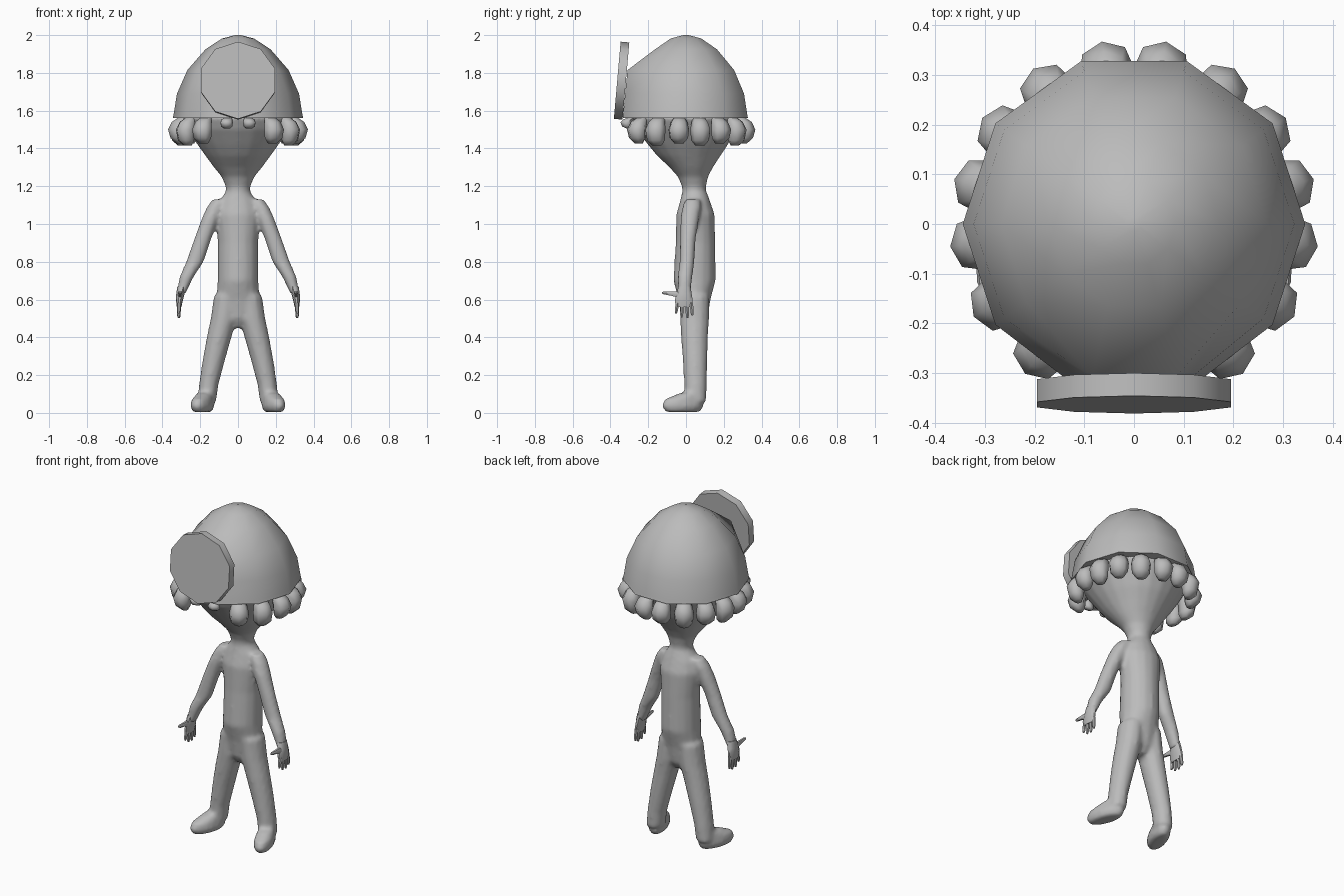
import bpy, bmesh, math
from mathutils import Matrix

cube = bpy.data.objects.get("Cube")
if cube:
    bpy.data.objects.remove(cube)

GREY = (0.5, 0.5, 0.5, 1)
mat = bpy.data.materials.new("plain grey")
mat.use_nodes = True
mat.diffuse_color = GREY
mat.node_tree.nodes["Principled BSDF"].inputs["Base Color"].default_value = GREY


def loft(bm, sections, seg=12, m=Matrix(), side=1):
    """Closed tube through elliptical sections (x, y, z, rx, ry)."""
    rings = []
    for x, y, z, rx, ry in sections:
        ring = []
        for i in range(seg):
            a = math.tau * i / seg
            co = (side * x + rx * math.cos(a), y + ry * math.sin(a), z)
            ring.append(bm.verts.new(m @ Matrix.Translation(co).to_translation()))
        rings.append(ring)
    for lo, hi in zip(rings, rings[1:]):
        for i in range(seg):
            j = (i + 1) % seg
            bm.faces.new((lo[i], lo[j], hi[j], hi[i]))
    bm.faces.new(rings[0])
    bm.faces.new(rings[-1])


def finish(bm, name, angle=50):
    bmesh.ops.recalc_face_normals(bm, faces=bm.faces)
    me = bpy.data.meshes.new(name)
    bm.to_mesh(me)
    bm.free()
    me.materials.append(mat)
    ob = bpy.data.objects.new(name, me)
    bpy.context.collection.objects.link(ob)
    bpy.ops.object.select_all(action='DESELECT')
    ob.select_set(True)
    bpy.context.view_layer.objects.active = ob
    bpy.ops.object.shade_smooth_by_angle(angle=math.radians(angle))
    return ob


# Body: head, torso, arms, legs and feet fused into one skin
bm = bmesh.new()
loft(bm, [(0, .045, 1.12, .06, .06), (0, .042, 1.2, .066, .064), (0, .037, 1.25, .087, .08),
          (0, .028, 1.3, .128, .115), (0, .015, 1.36, .172, .167), (0, .01, 1.42, .215, .212),
          (0, 0, 1.5, .268, .262), (0, 0, 1.56, .3, .29), (0, 0, 1.62, .26, .26)], 20)
loft(bm, [(0, .045, .45, .03, .04), (0, .045, .5, .075, .07), (0, .045, .6, .115, .085),
          (0, .045, .7, .108, .112), (0, .05, .9, .107, .105), (0, .05, 1.05, .12, .102),
          (0, .048, 1.12, .1, .08), (0, .045, 1.17, .066, .065)], 16)
for s in (1, -1):
    loft(bm, [(.302, -.01, .63, .024, .034), (.272, -.005, .72, .038, .04),
              (.228, .005, .8, .047, .04), (.187, .01, .92, .046, .042),
              (.145, .02, 1.03, .047, .05), (.12, .03, 1.09, .045, .05),
              (.1, .035, 1.13, .035, .04)], 12, side=s)
    loft(bm, [(.165, .05, .06, .05, .058), (.155, .05, .15, .052, .06), (.128, .048, .28, .06, .066),
              (.1, .045, .4, .066, .072), (.075, .045, .5, .07, .078),
              (.06, .045, .62, .068, .08)], 12, side=s)
    turn = Matrix.Translation((s * .183, 0, 0)) @ Matrix.Rotation(s * .33, 4, 'Z')
    loft(bm, [(0, -.018, .004, .042, .095), (0, -.018, .035, .055, .118),
              (0, -.015, .07, .05, .108), (0, .025, .105, .04, .06)], 14, turn)
body = finish(bm, "body")
skin = body.modifiers.new("fuse", 'REMESH')
skin.mode = 'VOXEL'
skin.voxel_size = .012
skin.use_smooth_shade = True
soft = body.modifiers.new("soften", 'SMOOTH')
soft.factor = .5
soft.iterations = 5

# Hands: palm, four fingers and a thumb pointing forward
for s, label in ((1, "left"), (-1, "right")):
    bm = bmesh.new()
    loft(bm, [(.312, -.012, .56, .012, .042), (.31, -.012, .595, .018, .05),
              (.305, -.01, .63, .022, .042), (.297, -.008, .67, .024, .034)], 10, side=s)
    for y, tip in ((-.045, .525), (-.02, .505), (.006, .502), (.028, .515)):
        loft(bm, [(.313, y * 1.2, tip, .005, .005), (.313, y * 1.15, tip + .012, .009, .009),
                  (.312, y, .585, .011, .011)], 6, side=s)
    point = Matrix.Translation((s * .307, -.035, .625)) @ Matrix.Rotation(math.pi / 2, 4, 'X')
    loft(bm, [(0, 0, 0, .014, .02), (0, .006, .04, .011, .013),
              (0, .01, .082, .009, .009), (0, .011, .092, .004, .004)], 6, point)
    finish(bm, label + "_hand")

# Cap: ten-sided dome, pulled forward to meet the badge
bm = bmesh.new()
loft(bm, [(0, 0, z, r, r) for r, z in ((.335, 1.56), (.345, 1.562), (.341, 1.58), (.323, 1.69),
                                       (.268, 1.815), (.172, 1.925), (.085, 1.982), (.015, 2))], 10)
for v in bm.verts:
    if v.co.y < -.2 and abs(v.co.x) < .15 and v.co.z < 1.85:
        v.co.y = -.335 + (v.co.z - 1.56) * .1
finish(bm, "cap")

# Badge: tilted round plate at the front
bm = bmesh.new()
bmesh.ops.create_cone(bm, cap_ends=True, segments=10, radius1=.205, radius2=.205, depth=.046,
                      matrix=Matrix.Translation((0, -.341, 1.759)) @
                      Matrix.Rotation(math.radians(85), 4, 'X'))
finish(bm, "cap_badge", 40)

# Curls: chunky locks hanging around the rim, shorter at the front
for i, deg in enumerate((80, 57, 35, 14, -7, -30, -54, -79)):
    short = i == 7
    k = .4 if short else 1
    w = .62 if short else 1
    for s, label in ((1, "left"), (-1, "right")):
        a = math.radians(deg if s > 0 else 180 - deg)
        bm = bmesh.new()
        drop = .012 * (i % 2)
        loft(bm, [(r, 0, 1.565 - k * (d + drop * (d > .1)), w * p, w * t) for r, d, p, t in
                  ((.285, 0, .03, .03), (.308, .025, .045, .045), (.323, .065, .05, .056),
                   (.318, .11, .042, .05), (.308, .138, .02, .026))], 7, Matrix.Rotation(a, 4, 'Z'))
        finish(bm, f"{label}_curl_{i + 1}", 70)
